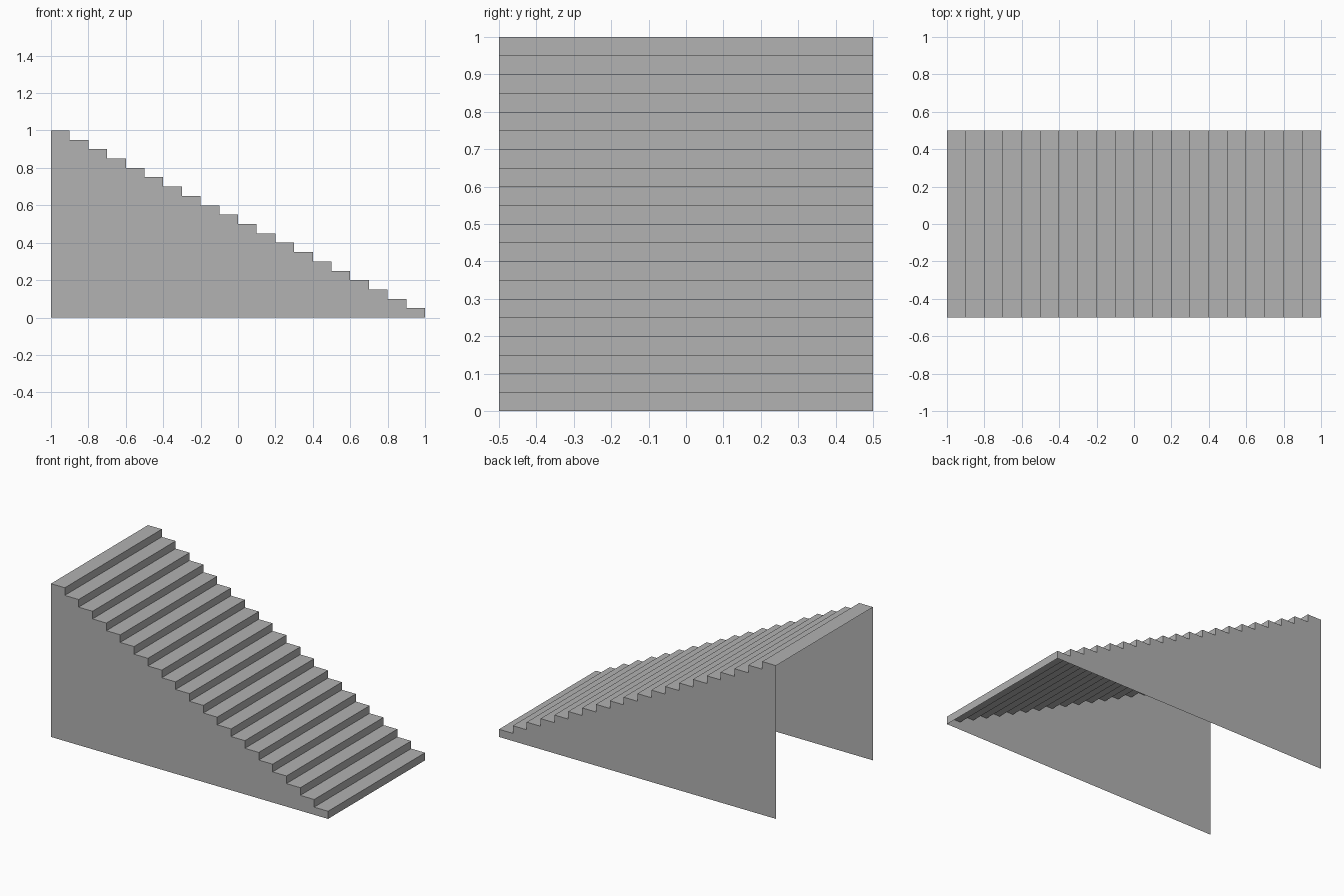
import bpy

STEPS = 20
LENGTH, WIDTH, HEIGHT = 2.0, 1.0, 1.0
RUN, RISE = LENGTH / STEPS, HEIGHT / STEPS

if "Cube" in bpy.data.objects:
    bpy.data.objects.remove(bpy.data.objects["Cube"])

grey = bpy.data.materials.new("plain grey")
grey.use_nodes = True
colour = (0.445, 0.445, 0.445, 1.0)
grey.diffuse_color = colour
grey.node_tree.nodes["Principled BSDF"].inputs["Base Color"].default_value = colour


def add_part(name, verts, faces):
    mesh = bpy.data.meshes.new(name)
    mesh.from_pydata(verts, [], faces)
    mesh.materials.append(grey)
    part = bpy.data.objects.new(name, mesh)
    bpy.context.collection.objects.link(part)
    return part


# Stepped profile from the foot of the flight up to the top edge
profile = [(LENGTH / 2, 0.0)]
for i in range(STEPS):
    x, z = LENGTH / 2 - i * RUN, (i + 1) * RISE
    profile += [(x, z), (x - RUN, z)]

# Open flight of risers and treads
front = [(x, -WIDTH / 2, z) for x, z in profile]
back = [(x, WIDTH / 2, z) for x, z in profile]
n = len(profile)
add_part("stair_flight", front + back,
         [(i, i + n, i + n + 1, i + 1) for i in range(n - 1)])

# Thin side walls, leaving the underside and the tall end open
corner = (-LENGTH / 2, 0.0)
for name, y in (("front_wall", -WIDTH / 2), ("back_wall", WIDTH / 2)):
    outline = [(x, y, z) for x, z in profile + [corner]]
    if y > 0:
        outline.reverse()
    add_part(name, outline, [tuple(range(len(outline)))])
